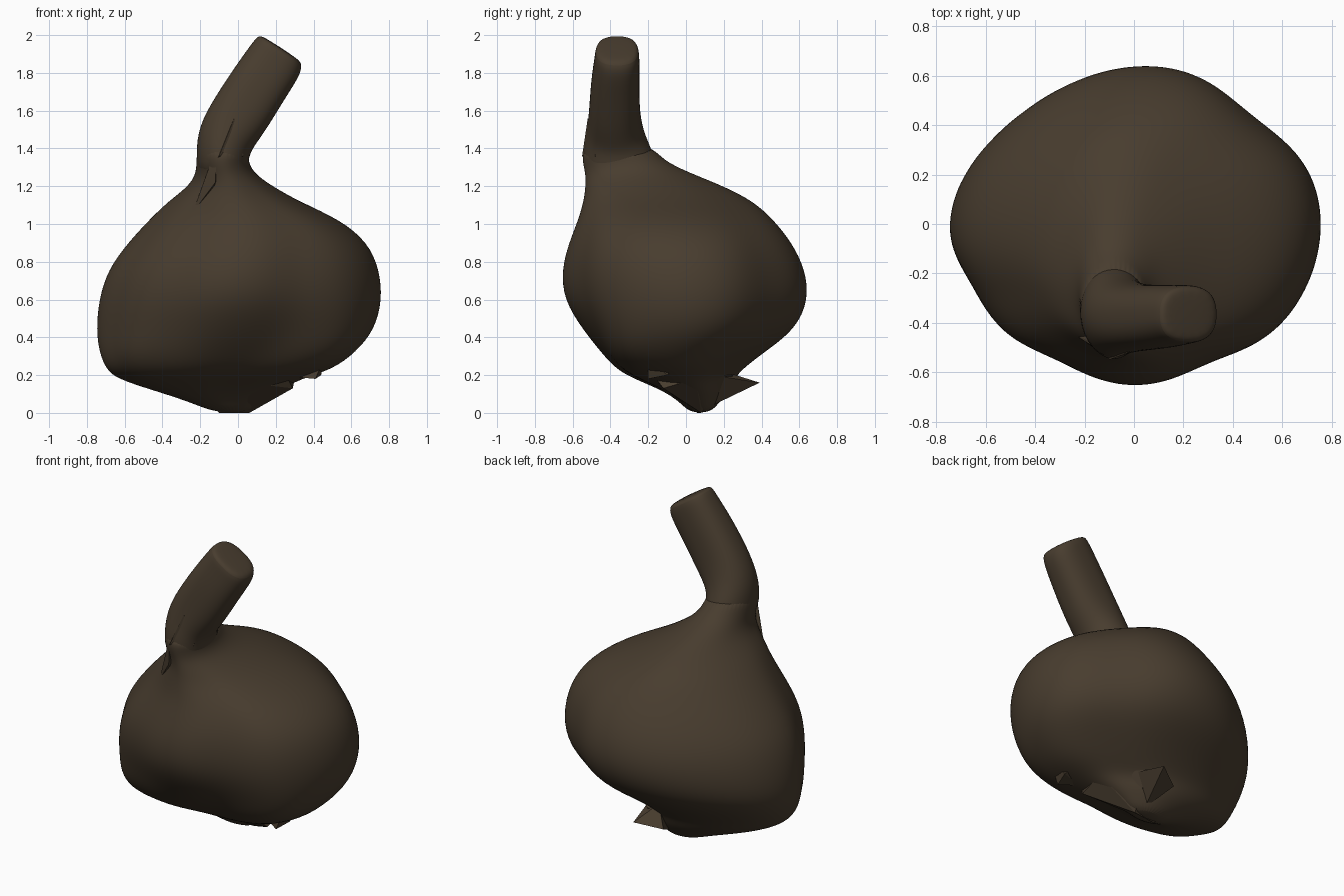
import bpy, bmesh, math
from mathutils import Vector

cube = bpy.data.objects.get("Cube")
if cube:
    bpy.data.objects.remove(cube)

skin = bpy.data.materials.new("dark brown skin")
skin.use_nodes = True
colour = (0.065, 0.046, 0.028, 1)
skin.diffuse_color = colour
skin.node_tree.nodes["Principled BSDF"].inputs["Base Color"].default_value = colour


def make_object(name, bm):
    bmesh.ops.recalc_face_normals(bm, faces=bm.faces)
    mesh = bpy.data.meshes.new(name)
    bm.to_mesh(mesh)
    bm.free()
    mesh.materials.append(skin)
    obj = bpy.data.objects.new(name, mesh)
    bpy.context.collection.objects.link(obj)
    return obj


def smooth(obj, angle=40):
    bpy.ops.object.select_all(action="DESELECT")
    obj.select_set(True)
    bpy.context.view_layer.objects.active = obj
    bpy.ops.object.shade_smooth_by_angle(angle=math.radians(angle))


def dent(angle, centre, width):
    """Soft bell curve around one direction, in degrees."""
    d = (math.degrees(angle) - centre + 180) % 360 - 180
    return math.exp(-(d / width) ** 2)


def loft(name, rings, sides, shape):
    """Skin rings of (z, x min, x max, y min, y max, slope along x)."""
    bm = bmesh.new()
    loops = []
    for z, x0, x1, y0, y1, slope in rings:
        cx, cy, rx, ry = (x0 + x1) / 2, (y0 + y1) / 2, (x1 - x0) / 2, (y1 - y0) / 2
        loop = []
        for i in range(sides):
            a = math.tau * i / sides
            k = shape(a, z)
            x, y = rx * k * math.cos(a), ry * k * math.sin(a)
            loop.append(bm.verts.new((cx + x, cy + y, z + slope * x)))
        loops.append(loop)
    for low, high in zip(loops, loops[1:]):
        for i in range(sides):
            j = (i + 1) % sides
            bm.faces.new((low[i], low[j], high[j], high[i]))
    bm.faces.new(loops[0][::-1])
    bm.faces.new(loops[-1])
    obj = make_object(name, bm)
    sub = obj.modifiers.new("rounding", "SUBSURF")
    sub.levels = sub.render_levels = 2
    smooth(obj)
    return obj


def clove_shape(a, z):
    """Flattened back shoulders, creased front cloves and hollows underneath."""
    belly = math.exp(-((z - 0.65) / 0.45) ** 2)
    low = math.exp(-((z - 0.32) / 0.14) ** 2)
    k = 1.01 - belly * (0.09 * dent(a, 47, 20) + 0.09 * dent(a, 133, 40))
    k -= belly * (0.05 * dent(a, 207, 13) + 0.06 * dent(a, 242, 14) + 0.07 * dent(a, 295, 15))
    k += low * (0.1 * dent(a, 318, 20) + 0.05 * dent(a, 226, 16))
    if z < 0.5:
        fade = (0.5 - z) / 0.3 * min(1, z / 0.2)
        k -= fade * (0.15 * dent(a, 278, 24) + 0.06 * dent(a, 45, 30))
    return k


def stem_shape(a, z):
    """Rounded square above the neck."""
    return 1.01 - (0.05 if z > 1.5 else 0) * math.cos(4 * a)


# Bulb, rising into the off-centre neck
loft("bulb", [
    (0.0, -0.12, 0.06, 0.02, 0.13, 0),
    (0.06, -0.26, 0.13, -0.04, 0.18, 0),
    (0.12, -0.45, 0.22, -0.14, 0.23, 0),
    (0.18, -0.64, 0.33, -0.3, 0.26, 0),
    (0.23, -0.70, 0.50, -0.4, 0.30, 0),
    (0.32, -0.74, 0.62, -0.48, 0.42, 0),
    (0.44, -0.76, 0.72, -0.56, 0.59, 0),
    (0.60, -0.75, 0.76, -0.65, 0.665, 0),
    (0.76, -0.70, 0.745, -0.66, 0.645, 0),
    (0.90, -0.59, 0.685, -0.62, 0.57, 0),
    (1.02, -0.475, 0.545, -0.57, 0.47, 0),
    (1.12, -0.37, 0.32, -0.54, 0.36, 0),
    (1.20, -0.26, 0.18, -0.53, 0.20, 0),
    (1.27, -0.22, 0.08, -0.53, 0.02, 0),
    (1.34, -0.22, 0.05, -0.55, -0.13, 0),
    (1.42, -0.21, 0.06, -0.54, -0.18, -0.2),
], 40, clove_shape)

# Leaning stem with a blunt, rounded end
loft("stem", [
    (1.22, -0.21, 0.05, -0.53, -0.15, 0),
    (1.36, -0.225, 0.055, -0.55, -0.16, -0.1),
    (1.46, -0.21, 0.08, -0.53, -0.215, -0.4),
    (1.58, -0.135, 0.155, -0.52, -0.24, -0.6),
    (1.75, -0.02, 0.255, -0.51, -0.24, -0.65),
    (1.87, 0.065, 0.335, -0.49, -0.24, -0.65),
    (1.92, 0.10, 0.345, -0.485, -0.245, -0.65),
    (1.935, 0.125, 0.325, -0.46, -0.27, -0.65),
], 16, stem_shape)


def shard(name, points):
    """Torn piece: a closed hull around a few points."""
    bm = bmesh.new()
    for p in points:
        bm.verts.new(Vector(p))
    bmesh.ops.convex_hull(bm, input=bm.verts[:])
    return make_object(name, bm)


# Torn sheath folds around the neck
shard("front_sheath", [(-0.02, -0.52, 1.56), (-0.14, -0.5, 1.3), (0.03, -0.48, 1.36),
                       (-0.1, -0.55, 1.36), (-0.02, -0.49, 1.54)])
shard("side_sheath", [(-0.11, -0.53, 1.42), (-0.19, -0.47, 1.2), (-0.24, -0.45, 1.06),
                      (-0.12, -0.53, 1.22), (-0.08, -0.35, 1.3), (-0.15, -0.35, 1.1)])

# Ragged root plate and loose flaps under the bulb
shard("root_plate", [(-0.3, -0.2, 0.2), (0.29, -0.12, 0.13), (0.3, 0.05, 0.18),
                     (0.06, 0.08, 0.0), (-0.1, 0.06, 0.0), (0.1, 0.25, 0.2),
                     (-0.3, 0.2, 0.2), (0.2, -0.25, 0.3)])
shard("back_flap", [(0.1, 0.39, 0.16), (0.02, 0.12, 0.03), (0.14, 0.2, 0.19),
                    (-0.05, 0.3, 0.12), (0.05, 0.2, 0.22)])
shard("side_flap", [(0.44, -0.1, 0.2), (0.41, -0.2, 0.18), (0.3, -0.14, 0.19),
                    (0.46, -0.2, 0.3), (0.3, 0.0, 0.3)])
